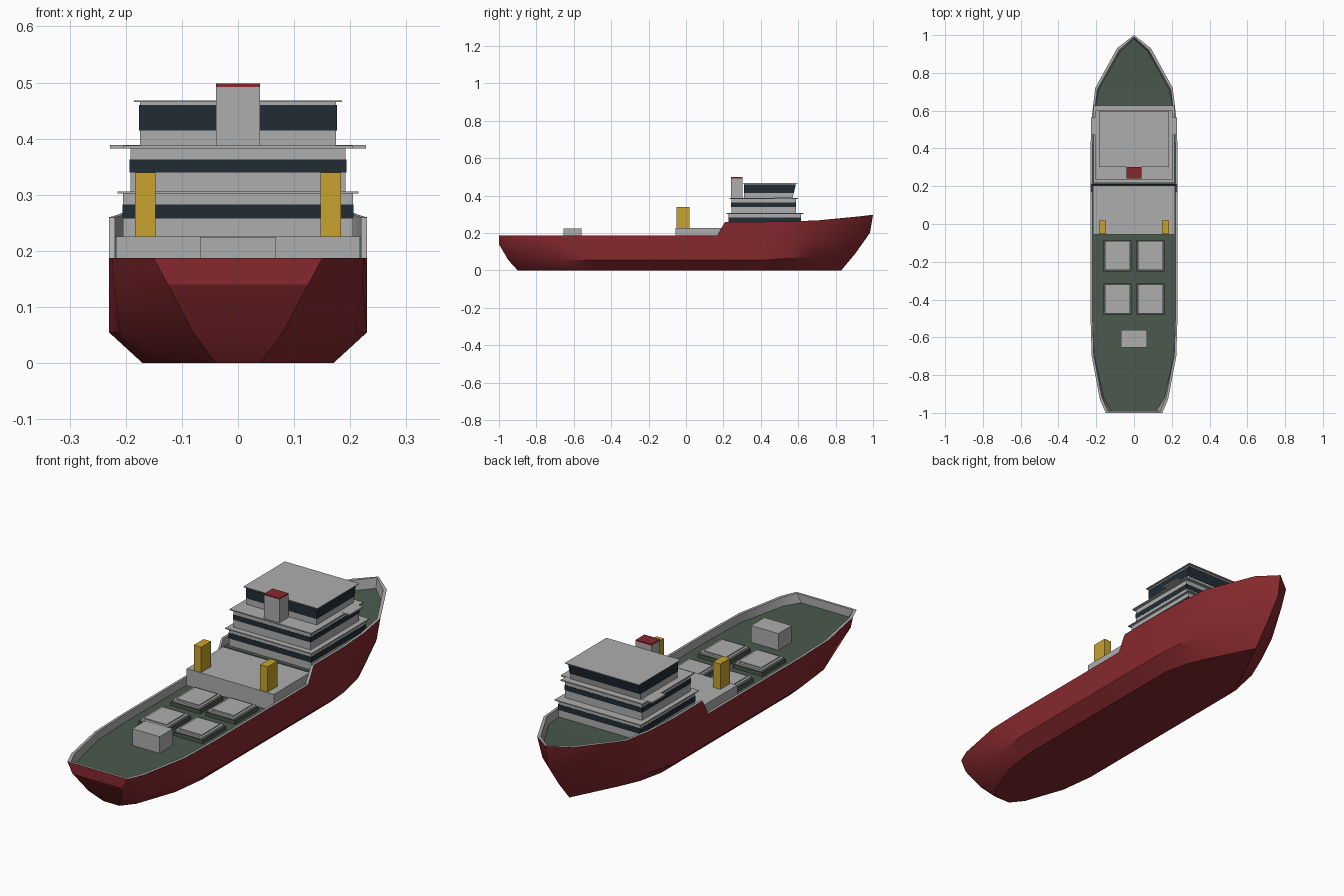
import bpy, bmesh
from math import radians

if "Cube" in bpy.data.objects:
    bpy.data.objects.remove(bpy.data.objects["Cube"])


def material(name, rgb):
    m = bpy.data.materials.new(name)
    m.diffuse_color = (*rgb, 1)
    m.use_nodes = True
    m.node_tree.nodes["Principled BSDF"].inputs["Base Color"].default_value = m.diffuse_color
    return m


RED = material("hull_red", (0.24, 0.022, 0.027))
GREY = material("paint_grey", (0.42, 0.42, 0.42))
GREEN = material("deck_green", (0.07, 0.10, 0.075))
DARK = material("window_dark", (0.015, 0.025, 0.035))
YELLOW = material("crane_yellow", (0.58, 0.36, 0.03))


def finish(bm, name, mats):
    bmesh.ops.recalc_face_normals(bm, faces=bm.faces)
    me = bpy.data.meshes.new(name)
    bm.to_mesh(me)
    bm.free()
    ob = bpy.data.objects.new(name, me)
    bpy.context.collection.objects.link(ob)
    for m in mats:
        me.materials.append(m)
    return ob


def box(name, x, y, z, mat=GREY, lean=0.0):
    """Box from (min, max) ranges; lean = (bottom, top) offsets of the +y face."""
    b, t = lean if lean else (0, 0)
    bm = bmesh.new()
    bmesh.ops.create_cube(bm, size=1)
    for v in bm.verts:
        top, fore = v.co.z > 0, v.co.y > 0
        v.co = (x[v.co.x > 0], y[fore] + ((t if top else b) if fore else 0), z[top])
    return finish(bm, name, [mat])


def lerp(a, b, t):
    return a + (b - a) * t


# Hull stations: y, rim z, deck z, half widths at bottom, chine, shoulder, rim
STATIONS = [
    (-1.0, .187, .15, .04, .08, .125, .15),
    (-.93, .187, .15, .085, .135, .17, .18),
    (-.70, .187, .15, .15, .21, .222, .224),
    (-.50, .187, .15, .17, .23, .23, .23),
    (.17, .187, .15, .17, .23, .23, .23),
    (.205, .25, .15, .17, .23, .23, .23),
    (.212, .26, .225, .17, .23, .23, .23),
    (.42, .26, .225, .17, .23, .23, .23),
    (.58, .262, .225, .145, .21, .22, .222),
    (.72, .268, .23, .10, .165, .192, .205),
    (.93, .288, .245, .025, .05, .075, .09),
    (1.0, .296, .25, 0, 0, 0, 0),
]
STERN = (-.90, -.95, -1, -1)
BOW = (.83, .905, .983, 1)


def station_y(y, level):
    if y < -.5:
        return lerp(-.5, STERN[level], (-.5 - y) / .5)
    if y > .42:
        return lerp(.42, BOW[level], (y - .42) / .58)
    return y


# Hull shell with bulwark and stepped deck
bm = bmesh.new()
rings = []
for y, rim, deck, *w in STATIONS:
    f = max(0, (y - .42) / .58)
    zs = (0, lerp(.055, .09, f), lerp(.14, .2, f), rim)
    out = [(w[i], station_y(y, i), zs[i]) for i in range(4)]
    t = (deck - zs[2]) / (rim - zs[2])
    low = [lerp(out[2][k], out[3][k], t) for k in range(3)]
    inner = (max(0, w[3] - .011), out[3][1] * .989, rim)
    floor = (max(0, low[0] - .011), low[1] * .989, deck)
    right = [floor, inner, *out[::-1]]
    rings.append([bm.verts.new(p) for p in right] +
                 [bm.verts.new((-p[0], p[1], p[2])) for p in right[::-1]])
SLOTS = [1, 1, 0, 0, 0, 0, 0, 0, 0, 1, 1, 2]
for a, b in zip(rings, rings[1:]):
    for i in range(12):
        j = (i + 1) % 12
        bm.faces.new((a[i], a[j], b[j], b[i])).material_index = SLOTS[i]
r = rings[0]
for i in range(5):
    bm.faces.new((r[i], r[i + 1], r[10 - i], r[11 - i])).material_index = SLOTS[i]
bmesh.ops.remove_doubles(bm, verts=bm.verts, dist=1e-5)
bmesh.ops.dissolve_degenerate(bm, edges=bm.edges, dist=1e-5)
hull = finish(bm, "hull", [RED, GREY, GREEN])
bpy.context.view_layer.objects.active = hull
hull.select_set(True)
bpy.ops.object.shade_smooth_by_angle(angle=radians(30))

# Cargo hatches: green coaming, grey lid, raised panel
for x in (-.0875, .0875):
    for y in (-.1675, -.3975):
        for part, hx, hy, z, mat in (("coaming", .073, .083, (.149, .167), GREEN),
                                     ("lid", .067, .077, (.167, .176), GREY),
                                     ("panel", .056, .066, (.176, .180), GREY)):
            box("hatch_" + part, (x - hx, x + hx), (y - hy, y + hy), z, mat)

# Aft deck box, raised midship block and crane posts
box("aft_locker", (-.068, .068), (-.655, -.56), (.149, .225))
box("midship_block", (-.217, .217), (-.055, .203), (.149, .226))
for s in (-1, 1):
    x = sorted((s * .147, s * .184))
    box("crane_post", x, (-.052, .018), (.225, .34), YELLOW)

# Lower two accommodation decks with window bands and roof slabs
for n, hx, y, z, band in ((1, .205, (.228, .615), (.22, .303), (.258, .283)),
                          (2, .192, (.242, .588), (.305, .385), (.34, .363))):
    box(f"deckhouse_{n}", (-hx, hx), y, z)
    box(f"window_band_{n}", (-hx - .001, hx + .001), (y[0] - .001, y[1] + .001), band, DARK)
box("roof_slab_1", (-.215, .215), (.216, .628), (.302, .306))
box("roof_slab_2", (-.204, .204), (.232, .60), (.383, .388))
box("bridge_wings", (-.228, .228), (.47, .565), (.3825, .3885))

# Wheelhouse with forward-raked front
box("wheelhouse_base", (-.175, .175), (.31, .57), (.387, .415), GREY, (0, .006))
box("wheelhouse_windows", (-.176, .176), (.309, .57), (.415, .46), DARK, (.007, .017))
box("wheelhouse_top", (-.175, .175), (.31, .57), (.46, .465), GREY, (.016, .017))
box("wheelhouse_roof", (-.185, .185), (.302, .598), (.465, .468))

# Funnel with red cap
box("funnel", (-.039, .039), (.24, .302), (.387, .492))
box("funnel_cap", (-.039, .039), (.24, .302), (.492, .498), RED)
